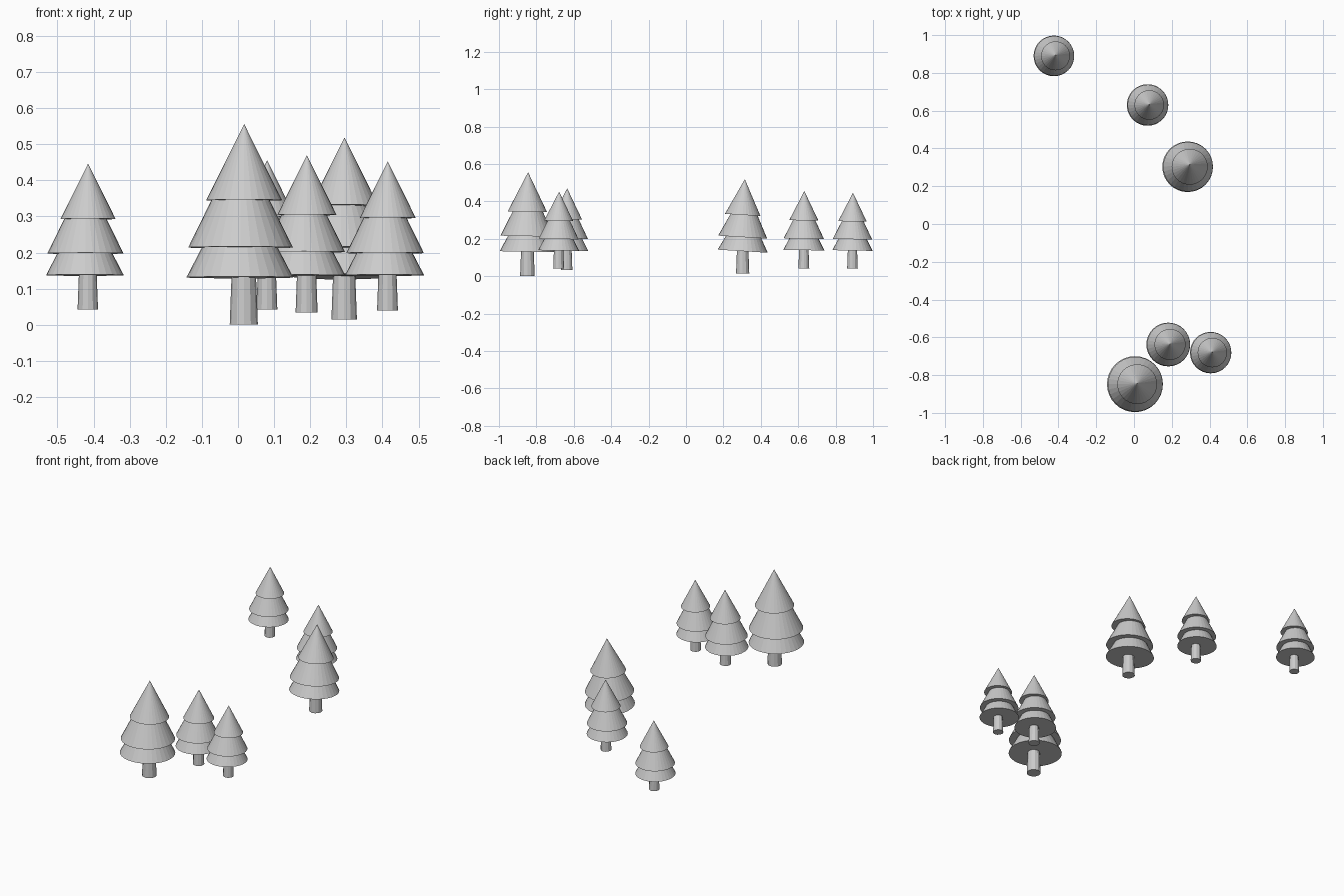
import bpy, bmesh
from math import radians
from mathutils import Matrix, Vector

cube = bpy.data.objects.get("Cube")
if cube:
    bpy.data.objects.remove(cube)

GREY = (0.6, 0.6, 0.6, 1.0)
grey = bpy.data.materials.new("plain grey")
grey.use_nodes = True
grey.diffuse_color = GREY
grey.node_tree.nodes["Principled BSDF"].inputs["Base Color"].default_value = GREY


def cone(name, sides, r_base, r_top, height, matrix):
    """Capped cone standing on its local origin."""
    bm = bmesh.new()
    bmesh.ops.create_cone(bm, cap_ends=True, segments=sides, radius1=r_base,
                          radius2=r_top, depth=height,
                          matrix=matrix @ Matrix.Translation((0, 0, height / 2)))
    mesh = bpy.data.meshes.new(name)
    bm.to_mesh(mesh)
    bm.free()
    mesh.materials.append(grey)
    obj = bpy.data.objects.new(name, mesh)
    bpy.context.collection.objects.link(obj)
    return obj


# Foliage tiers at full scale: name, base height, radius, cone height, x shift
TIERS = [
    ("lower", 0.131, 0.148, 0.285, -0.011),
    ("middle", 0.214, 0.145, 0.295, -0.009),
    ("top", 0.345, 0.105, 0.211, 0.001),
]

# Trees: name, trunk foot, scale, backward tilt of the foliage in degrees
TREES = [
    ("large_front_tree", (0.016, -0.848, 0.0), 1.0, 1.0),
    ("middle_front_tree", (0.190, -0.638, 0.034), 0.783, 1.0),
    ("left_front_tree", (0.414, -0.681, 0.040), 0.741, 1.0),
    ("large_back_tree", (0.294, 0.303, 0.015), 0.906, 3.5),
    ("middle_back_tree", (0.080, 0.630, 0.042), 0.743, 1.0),
    ("right_back_tree", (-0.416, 0.890, 0.042), 0.727, 1.0),
]

for name, foot, scale, tilt in TREES:
    place = Matrix.Translation(Vector(foot)) @ Matrix.Scale(scale, 4)
    cone(name + "_trunk", 12, 0.039, 0.033, 0.16, place)
    lean = Matrix.Rotation(radians(-tilt), 4, "X")
    for tier, z, radius, height, shift in TIERS:
        cone(f"{name}_{tier}_foliage", 32, radius, 0, height,
             place @ Matrix.Translation((shift, 0, z)) @ lean)
